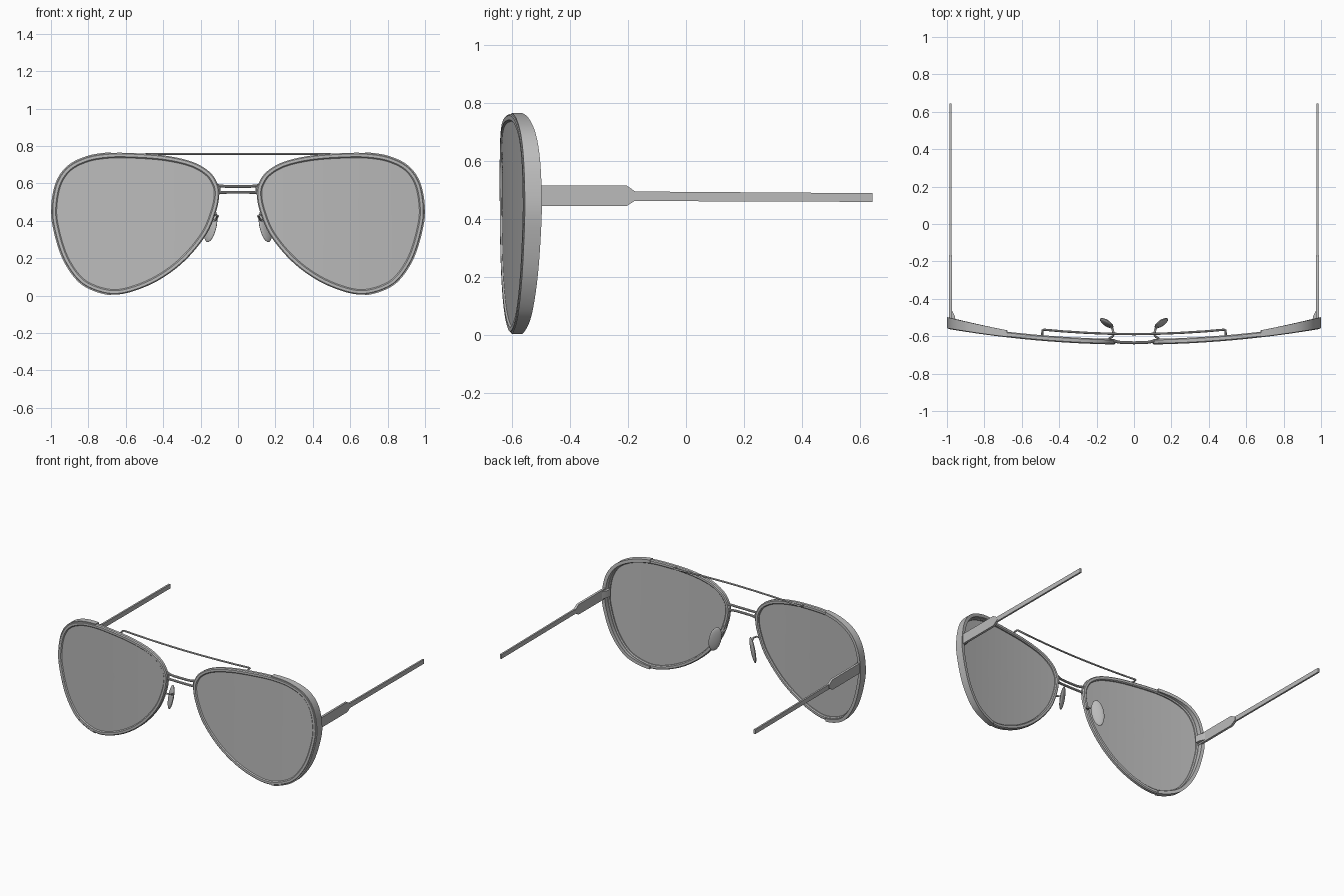
import bpy, bmesh, math
from mathutils import Vector, Matrix

if "Cube" in bpy.data.objects:
    bpy.data.objects.remove(bpy.data.objects["Cube"])

grey = bpy.data.materials.new("neutral_grey")
grey.diffuse_color = (0.5, 0.5, 0.5, 1)
grey.use_nodes = True
grey.node_tree.nodes["Principled BSDF"].inputs["Base Color"].default_value = grey.diffuse_color

# right lens outline seen from the front (x, z), clockwise from the nose
OUTLINE = [(.10, .545), (.115, .61), (.16, .668), (.25, .717), (.395, .749), (.57, .762),
           (.695, .761), (.81, .741), (.91, .69), (.972, .6), (.996, .465), (.983, .35),
           (.936, .2), (.86, .085), (.775, .03), (.663, .005), (.545, .028), (.41, .09),
           (.28, .19), (.17, .325), (.117, .45)]


def front_y(x):
    return -.645 + .085 * x * x


def smooth_loop(pts, steps=7):
    out, n = [], len(pts)
    for i in range(n):
        a, b, c, d = (Vector(pts[(i + k) % n]) for k in (-1, 0, 1, 2))
        for s in range(steps):
            t = s / steps
            out.append(.5 * (2 * b + (c - a) * t + (2 * a - 5 * b + 4 * c - d) * t ** 2
                             + (3 * b - a - 3 * c + d) * t ** 3))
    return out


LOOP = smooth_loop(OUTLINE)
N = len(LOOP)


def inset(i, dist):
    t = (LOOP[(i + 1) % N] - LOOP[i - 1]).normalized()
    return LOOP[i] + Vector((t.y, -t.x)) * dist


def finish(name, bm, mirror=True):
    bmesh.ops.recalc_face_normals(bm, faces=bm.faces)
    me = bpy.data.meshes.new(name)
    bm.to_mesh(me)
    bm.free()
    me.materials.append(grey)
    ob = bpy.data.objects.new(name, me)
    bpy.context.collection.objects.link(ob)
    bpy.ops.object.select_all(action='DESELECT')
    ob.select_set(True)
    bpy.context.view_layer.objects.active = ob
    bpy.ops.object.shade_smooth_by_angle(angle=math.radians(35))
    if mirror:
        ob.modifiers.new("mirror", 'MIRROR').use_mirror_merge = False
    return ob


def skin(bm, rings, closed):
    """Join rings of points into a tube, closed on itself or capped."""
    vs = [[bm.verts.new(p) for p in r] for r in rings]
    m = len(vs[0])
    for i in range(len(vs) if closed else len(vs) - 1):
        a, b = vs[i], vs[(i + 1) % len(vs)]
        for k in range(m):
            bm.faces.new((a[k], a[(k + 1) % m], b[(k + 1) % m], b[k]))
    if not closed:
        bm.faces.new(vs[0])
        bm.faces.new(vs[-1])


def sweep(name, ids, profile, closed):
    rings = []
    for i in ids:
        ring = []
        for d, y in profile(LOOP[i].x):
            p = inset(i, d)
            ring.append((p.x, front_y(p.x) + y, p.y))
        rings.append(ring)
    bm = bmesh.new()
    skin(bm, rings, closed)
    return finish(name, bm)


def tube(name, pts, r, mirror=True, sides=10):
    pts = [Vector(p) for p in pts]
    rings = []
    for i, p in enumerate(pts):
        t = (pts[min(i + 1, len(pts) - 1)] - pts[max(i - 1, 0)]).normalized()
        u = t.cross(Vector((0, 0, 1))).normalized()
        v = u.cross(t)
        rings.append([p + r * (u * math.cos(a) + v * math.sin(a))
                      for a in (2 * math.pi * k / sides for k in range(sides))])
    bm = bmesh.new()
    skin(bm, rings, False)
    return finish(name, bm, mirror)


def prism(name, poly, lo, hi, axis):
    """Extrude a flat outline along x (poly = y, z) or z (poly = x, y)."""
    def at(p, h):
        return (h, p[0], p[1]) if axis == 'x' else (p[0], p[1], h)
    bm = bmesh.new()
    skin(bm, [[at(p, h) for p in poly] for h in (lo, hi)], False)
    return finish(name, bm)


# thin rims around the lenses
sweep("rim", range(N), lambda x: [(0, .006), (.006, 0), (.021, 0), (.027, .006), (.027, .024),
                                  (.021, .03), (.006, .03), (0, .024)], True)


# deep side shields on the outer half of each rim
def shield_profile(x):
    back = .037 + .025 * max(0, (x - .67) / .33)
    return [(-.004, .003), (.018, .003), (.018, back), (-.004, back)]


sweep("side_shield", [i for i in range(N) if LOOP[i].x > .665], shield_profile, False)

# curved lenses
bm = bmesh.new()
centre = Vector((.56, .42))
rings = []
for off, scales in ((.006, [k / 12 for k in range(1, 13)]), (.016, [k / 12 for k in range(12, 0, -1)])):
    for s in scales:
        ring = []
        for i in range(N):
            p = centre.lerp(inset(i, .021), s)
            ring.append((p.x, front_y(p.x) + off, p.y))
        rings.append(ring)
skin(bm, rings, False)
finish("lens", bm)

# double nose bridge
for name, z, flare in (("bridge_upper", .583, .006), ("bridge_lower", .552, -.004)):
    half = [(.06, -.634, z), (.085, -.631, z + flare * .4), (.115, -.622, z + flare)]
    tube(name, [(-x, y, h) for x, y, h in reversed(half)] + [(0, -.635, z)] + half, .008, False)
tube("bridge_end", [(.098, -.627, .545), (.1, -.627, .568), (.102, -.627, .592)], .007)

# brow bar behind the rim tops
half = [(.12, -.587, .757), (.25, -.582, .757), (.38, -.574, .757), (.482, -.565, .757),
        (.49, -.568, .757), (.49, -.595, .752)]
tube("brow_bar", [(-x, y, z) for x, y, z in reversed(half)] + [(0, -.589, .757)] + half, .006, False)

# nose pads and their wire arms
bm = bmesh.new()
place = (Matrix.Translation((.146, -.53, .372)) @ Matrix.Rotation(math.radians(-12), 4, 'Y')
         @ Matrix.Rotation(math.radians(-50), 4, 'Z') @ Matrix.Diagonal((.013, .04, .088, 1)))
bmesh.ops.create_uvsphere(bm, u_segments=24, v_segments=14, radius=1, matrix=place)
finish("nose_pad", bm)
tube("nose_pad_arm", [(.135, -.612, .43), (.118, -.605, .43), (.108, -.59, .425),
                      (.115, -.56, .41), (.14, -.535, .39)], .006)

# temples: broad front plate and slim arm
prism("temple_plate", [(-.535, .445), (-.205, .445), (-.165, .47), (-.165, .488), (-.205, .515),
                       (-.535, .515)], .973, .989, 'x')
prism("temple_arm", [(-.2, .462), (.645, .459), (.645, .489), (-.2, .495)], .975, .987, 'x')
prism("hinge", [(.953, -.53), (.957, -.495), (.976, -.455), (.985, -.455), (.985, -.53)],
      .455, .505, 'z')
